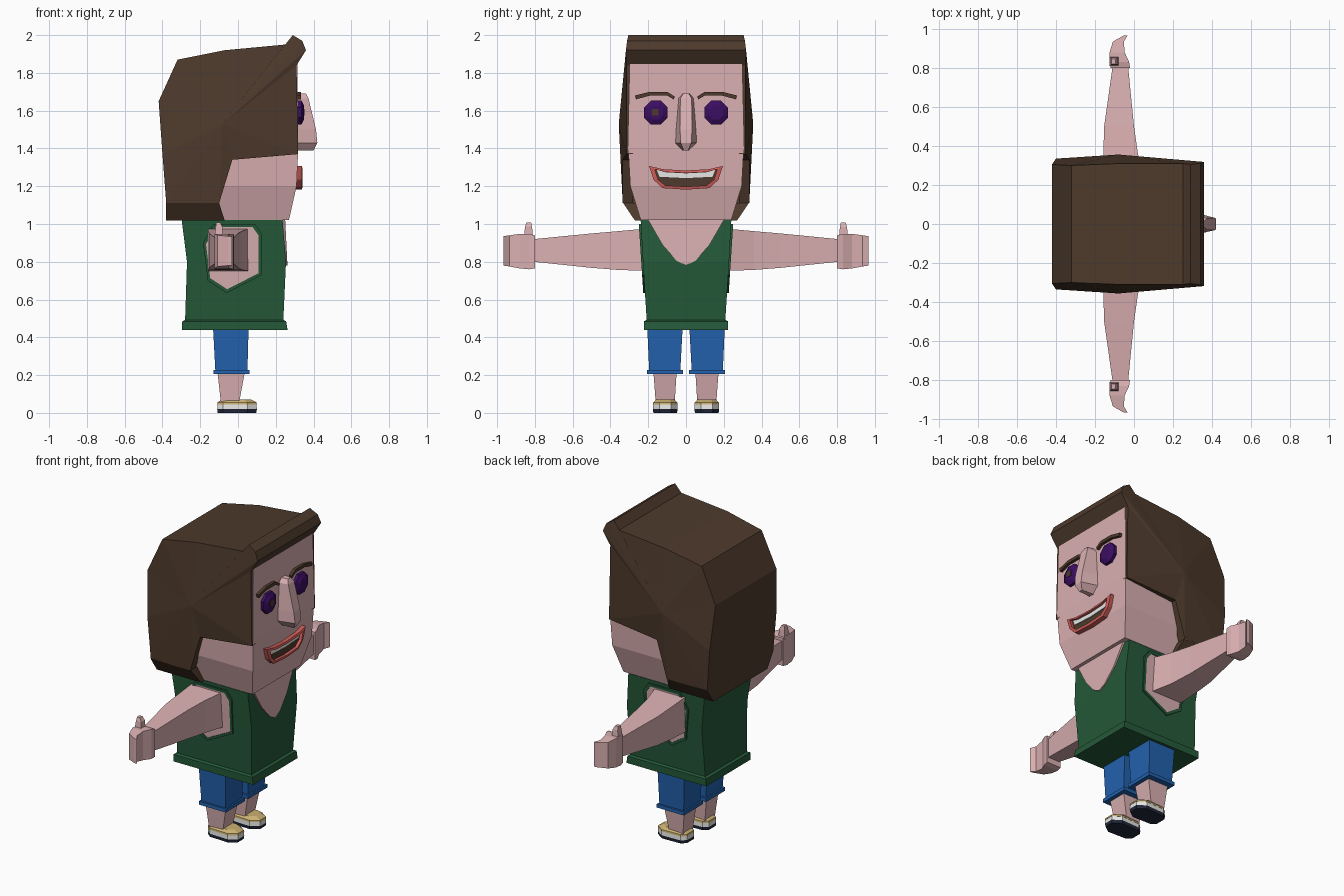
import bpy, bmesh, math

COL = {
    "skin": (0.70, 0.43, 0.44), "brown": (0.075, 0.042, 0.025), "green": (0.018, 0.10, 0.04),
    "blue": (0.016, 0.12, 0.42), "tan": (0.60, 0.44, 0.17), "white": (0.85, 0.85, 0.83),
    "navy": (0.015, 0.02, 0.04), "purple": (0.045, 0.004, 0.12), "red": (0.62, 0.11, 0.10)}
MAT = {}
for n, c in COL.items():
    MAT[n] = bpy.data.materials.new(n)
    MAT[n].diffuse_color = (*c, 1)


def finish(name, bm, mat, mirror):
    bmesh.ops.recalc_face_normals(bm, faces=bm.faces)
    me = bpy.data.meshes.new(name)
    bm.to_mesh(me)
    bm.free()
    me.materials.append(MAT[mat])
    ob = bpy.data.objects.new(name, me)
    bpy.context.collection.objects.link(ob)
    if mirror:
        m = ob.modifiers.new("mirror", "MIRROR")
        m.use_axis = (False, True, False)
    return ob


def loft(name, rings, mat, mirror=False, closed=False):
    """Join equal rings of points with quads; cap the ends unless closed."""
    bm = bmesh.new()
    vs = [[bm.verts.new(p) for p in r] for r in rings]
    n = len(rings[0])
    pairs = list(zip(vs, vs[1:])) + ([(vs[-1], vs[0])] if closed else [])
    for a, b in pairs:
        for i in range(n):
            j = (i + 1) % n
            bm.faces.new((a[i], a[j], b[j], b[i]))
    if not closed:
        bm.faces.new(vs[0])
        bm.faces.new(vs[-1])
    return finish(name, bm, mat, mirror)


def rz(z, x0, x1, y0, y1):      # horizontal rectangle
    return [(x0, y0, z), (x1, y0, z), (x1, y1, z), (x0, y1, z)]


def ry(y, x0, x1, z0, z1):      # rectangle across the arm
    return [(x0, y, z0), (x1, y, z0), (x1, y, z1), (x0, y, z1)]


def fx(pts, x, slope=0):        # outline facing +x, points are (y, z)
    return [(x + slope * (z - 0.8), y, z) for y, z in pts]


def fy(pts, y, slope=0.065):    # outline facing +y, points are (x, z)
    return [(x, y + slope * (z - 0.8), z) for x, z in pts]


def scaled(pts, s, c):
    return [(c[0] + (a - c[0]) * s, c[1] + (b - c[1]) * s) for a, b in pts]


def sym(half):                  # outline from its +y half, listed top to bottom
    return half + [(-y, z) for y, z in reversed(half) if y > 0]


# head
loft("head", [rz(1.022, -0.33, 0.27, -0.24, 0.24), rz(1.2, -0.33, 0.31, -0.295, 0.295),
              rz(1.4, -0.32, 0.319, -0.306, 0.306), rz(1.86, -0.2, 0.314, -0.295, 0.295)], "skin")

# hair shell: side profile (x, z, half width) fanned to a bulging middle point
prof = [(-0.38, 1.11, 0.33), (-0.40, 1.37, 0.335), (-0.42, 1.65, 0.305), (-0.32, 1.87, 0.30),
        (-0.07, 1.92, 0.31), (0.25, 1.95, 0.31), (0.29, 2.0, 0.305), (0.34, 1.97, 0.312),
        (0.36, 1.92, 0.318), (0.31, 1.84, 0.315), (0.318, 1.37, 0.316), (-0.03, 1.34, 0.335),
        (-0.10, 1.11, 0.335)]
bm = bmesh.new()
mid = bm.verts.new((-0.08, 0.356, 1.53))
rim = [bm.verts.new((x, w, z)) for x, z, w in prof]
inn = [bm.verts.new((x, 0 if i < 10 else 0.28, z)) for i, (x, z, w) in enumerate(prof)]
for i in range(len(prof)):
    j = (i + 1) % len(prof)
    bm.faces.new((mid, rim[i], rim[j]))
    if i != len(prof) - 1:
        if i == 9:              # front edge beside the face
            a = bm.verts.new((0.31, 0.28, 1.84))
            bm.faces.new((rim[i], rim[j], inn[j], a))
        else:
            bm.faces.new((rim[i], rim[j], inn[j], inn[i]))
finish("hair", bm, "brown", True)
loft("hair_lower_edge", [rz(1.018, -0.38, -0.07, -0.27, 0.27),
                         rz(1.11, -0.38, -0.10, -0.332, 0.332)], "brown")

# eyes, pupil and eyebrows
def octagon(r):
    return [(0.16 + r * math.cos(math.pi * (k + 0.5) / 4), 1.59 + r * math.sin(math.pi * (k + 0.5) / 4))
            for k in range(8)]


loft("eyes", [fx(octagon(0.068), 0.30), fx(octagon(0.068), 0.336), fx(octagon(0.04), 0.35)],
     "purple", True)
pupil = [(-0.18, 1.575), (-0.145, 1.575), (-0.145, 1.61), (-0.18, 1.61)]
loft("pupil", [fx(pupil, 0.346), fx(pupil, 0.353)], "brown")
brow = [(0.06, 1.675), (0.10, 1.70), (0.19, 1.70), (0.27, 1.68), (0.265, 1.66),
        (0.19, 1.68), (0.10, 1.68), (0.065, 1.66)]
loft("eyebrows", [fx(brow, 0.30), fx(brow, 0.334)], "brown", True)

# nose: tapered trapezoid sections
def nose_ring(z, x, wb, wf):
    return [(0.30, -wb, z), (x, -wf, z), (x, wf, z), (0.30, wb, z)]


loft("nose", [nose_ring(1.69, 0.36, 0.02, 0.015), nose_ring(1.665, 0.373, 0.042, 0.03),
              nose_ring(1.5, 0.413, 0.056, 0.032), nose_ring(1.43, 0.42, 0.061, 0.028),
              nose_ring(1.39, 0.40, 0.018, 0.012)], "skin")

# mouth: lip ring, dark inside and teeth
lip_out = sym([(0, 1.283), (0.12, 1.29), (0.195, 1.307), (0.172, 1.235), (0.125, 1.19), (0, 1.182)])
lip_in = sym([(0, 1.27), (0.11, 1.275), (0.165, 1.29), (0.148, 1.235), (0.11, 1.205), (0, 1.198)])
loft("lips", [fx(lip_out, 0.30), fx(lip_out, 0.338), fx(lip_in, 0.342), fx(lip_in, 0.30)],
     "red", closed=True)
loft("mouth_inside", [fx(lip_in, 0.302), fx(lip_in, 0.323)], "brown")
teeth = sym([(0, 1.268), (0.11, 1.274), (0.155, 1.287), (0.14, 1.25), (0, 1.243)])
loft("teeth", [fx(teeth, 0.305), fx(teeth, 0.329)], "white")

# shirt with a hem lip, and the bare chest in its neckline
loft("shirt", [rz(z, a, b, -w, w) for z, a, b, w in (
    (0.44, -0.297, 0.262, 0.222), (0.485, -0.295, 0.255, 0.222), (0.492, -0.28, 0.24, 0.208),
    (0.8, -0.27, 0.254, 0.228), (1.02, -0.298, 0.236, 0.24))], "green")
vee = sym([(0.2, 1.02), (0.125, 0.89), (0.05, 0.805), (0, 0.78)])
loft("chest", [fx(vee, 0.24, -0.05), fx(vee, 0.261, -0.05)], "skin")

# armholes: skin patch framed by a green rim
hole = [(-0.13, 1.0), (0.09, 1.0), (0.125, 0.95), (0.125, 0.73), (-0.06, 0.635), (-0.16, 0.70), (-0.185, 0.90)]
hole_in = scaled(hole, 0.9, (-0.03, 0.83))
loft("armhole_rims", [fy(hole, 0.22), fy(hole, 0.237), fy(hole_in, 0.237), fy(hole_in, 0.22)],
     "green", True, True)
loft("shoulders", [fy(hole_in, 0.21), fy(hole_in, 0.2325)], "skin", True)

# arms, hands and thumbs
loft("arms", [ry(0.22, -0.16, 0.055, 0.752, 0.975), ry(0.36, -0.157, 0.02, 0.757, 0.962),
              ry(0.5, -0.153, 0.0, 0.768, 0.95), ry(0.805, -0.11, -0.03, 0.80, 0.92)], "skin", True)
loft("hands", [ry(0.80, -0.12, -0.02, 0.765, 0.94), ry(0.83, -0.125, -0.025, 0.76, 0.948),
               ry(0.88, -0.125, -0.048, 0.765, 0.948), ry(0.935, -0.108, -0.052, 0.775, 0.94),
               ry(0.967, -0.05, -0.032, 0.78, 0.935)], "skin", True)
loft("thumbs", [rz(0.93, -0.125, -0.08, 0.81, 0.858), rz(0.985, -0.118, -0.082, 0.815, 0.852),
                rz(1.008, -0.116, -0.095, 0.82, 0.845)], "skin", True)

# shorts, legs
loft("shorts", [rz(0.225, -0.12, 0.05, 0.03, 0.195), rz(0.45, -0.132, 0.056, 0.018, 0.205)], "blue", True)
loft("shorts_cuffs", [rz(0.205, -0.13, 0.06, 0.016, 0.207), rz(0.227, -0.13, 0.06, 0.016, 0.207)],
     "blue", True)
loft("legs", [rz(0.05, -0.09, 0.005, 0.06, 0.16), rz(0.21, -0.108, 0.035, 0.05, 0.172)], "skin", True)

# shoes: stacked outlines
sole = [(-0.11, 0.075), (-0.11, 0.145), (-0.08, 0.17), (0.05, 0.175), (0.10, 0.14),
        (0.10, 0.08), (0.05, 0.045), (-0.08, 0.05)]


def layer(z, s):
    return [(x, y, z) for x, y in scaled(sole, s, (-0.02, 0.11))]


loft("shoe_soles", [layer(0, 0.97), layer(0.02, 1.0)], "navy", True)
loft("shoe_sides", [layer(0.02, 1.0), layer(0.045, 0.98)], "white", True)
loft("shoe_tops", [layer(0.045, 1.0), layer(0.056, 0.98), layer(0.072, 0.72)], "tan", True)
